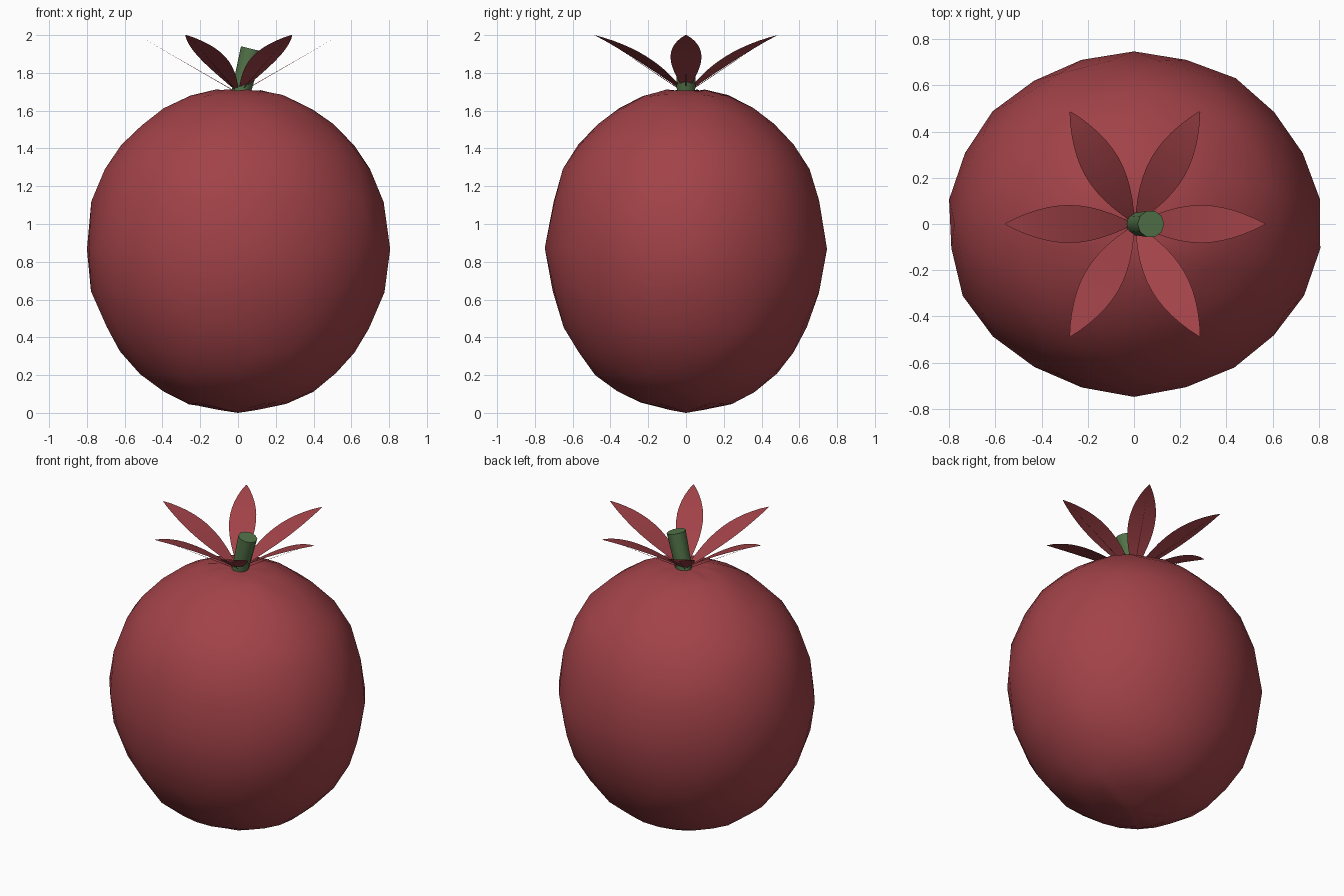
import bpy, bmesh, math, random
from mathutils import Vector, Matrix

random.seed(4)
cube = bpy.data.objects.get("Cube")
if cube:
    bpy.data.objects.remove(cube, do_unlink=True)


def material(name, rgb):
    m = bpy.data.materials.new(name)
    m.use_nodes = True
    m.diffuse_color = (*rgb, 1)
    m.node_tree.nodes["Principled BSDF"].inputs["Base Color"].default_value = (*rgb, 1)
    return m


red = material("deep red", (0.36, 0.055, 0.065))
green = material("stem green", (0.085, 0.17, 0.065))


def add_object(name, bm, mat, angle=60):
    mesh = bpy.data.meshes.new(name)
    bm.to_mesh(mesh)
    bm.free()
    mesh.materials.append(mat)
    ob = bpy.data.objects.new(name, mesh)
    bpy.context.collection.objects.link(ob)
    bpy.ops.object.select_all(action="DESELECT")
    ob.select_set(True)
    bpy.context.view_layer.objects.active = ob
    bpy.ops.object.shade_smooth_by_angle(angle=math.radians(angle))
    return ob


# Fruit body: slightly uneven lathe, narrower front to back
SEGS = 22
profile = [(0.1, 0.02), (0.26, 0.05), (0.4, 0.115), (0.52, 0.205), (0.62, 0.325),
           (0.7, 0.45), (0.77, 0.64), (0.805, 0.87), (0.77, 1.12), (0.705, 1.29),
           (0.62, 1.42), (0.51, 1.525), (0.39, 1.61), (0.25, 1.68), (0.12, 1.708)]
bm = bmesh.new()
rings = []
for i, (r, z) in enumerate(profile):
    ring = []
    for s in range(SEGS):
        a = math.tau * (s + 0.5 * (i % 2)) / SEGS
        k = r * random.uniform(0.99, 1.012)
        ring.append(bm.verts.new((k * math.cos(a), 0.92 * k * math.sin(a),
                                  z + random.uniform(-0.006, 0.006))))
    rings.append(ring)
for i, (lo, hi) in enumerate(zip(rings, rings[1:])):
    for s in range(SEGS):
        t = (s + 1) % SEGS
        if i % 2 == 0:
            bm.faces.new((lo[s], lo[t], hi[s]))
            bm.faces.new((lo[t], hi[t], hi[s]))
        else:
            bm.faces.new((lo[s], lo[t], hi[t]))
            bm.faces.new((lo[s], hi[t], hi[s]))
for ring, z in ((rings[0], 0.0), (rings[-1], 1.695)):
    pole = bm.verts.new((0, 0, z))
    for s in range(SEGS):
        bm.faces.new((ring[s], ring[(s + 1) % SEGS], pole))
bmesh.ops.recalc_face_normals(bm, faces=bm.faces)
add_object("fruit_body", bm, red, 80)


# Leafy crown: six flat blades arching outward, each with a fine straight rib
def blade(index):
    bm = bmesh.new()
    rows = []
    steps = 12
    for i in range(steps + 1):
        t = i / steps
        r = 0.01 + 0.55 * t
        z = 1.70 + 0.30 * t + 0.14 * t * (1 - t)
        w = 0.003 + 0.079 * math.sin(math.pi * t) ** 0.9
        rows.append([bm.verts.new((r, y, z)) for y in (-w, 0, w)])
    for a, b in zip(rows, rows[1:]):
        for j in range(2):
            bm.faces.new((a[j], b[j], b[j + 1], a[j + 1]))
    base = [bm.verts.new((0.02, y, z)) for y, z in ((-0.002, 1.7), (0.002, 1.7), (0, 1.704))]
    tip = bm.verts.new((0.51, 0, 1.985))
    for j in range(3):
        bm.faces.new((base[j], base[(j + 1) % 3], tip))
    bm.transform(Matrix.Translation((0.004, 0, 0)) @ Matrix.Rotation(index * math.tau / 6, 4, "Z"))
    add_object(f"crown_leaf_{index + 1}", bm, red)


for n in range(6):
    blade(n)

# Stem: short cylinder leaning to its left
low, high = Vector((0.012, 0, 1.68)), Vector((0.073, 0, 1.927))
axis = high - low
bm = bmesh.new()
bmesh.ops.create_cone(bm, cap_ends=True, segments=10, radius1=0.05, radius2=0.059,
                      depth=axis.length)
bm.transform(Matrix.Translation((low + high) / 2) @ axis.to_track_quat("Z", "Y").to_matrix().to_4x4())
add_object("stem", bm, green, 50)
